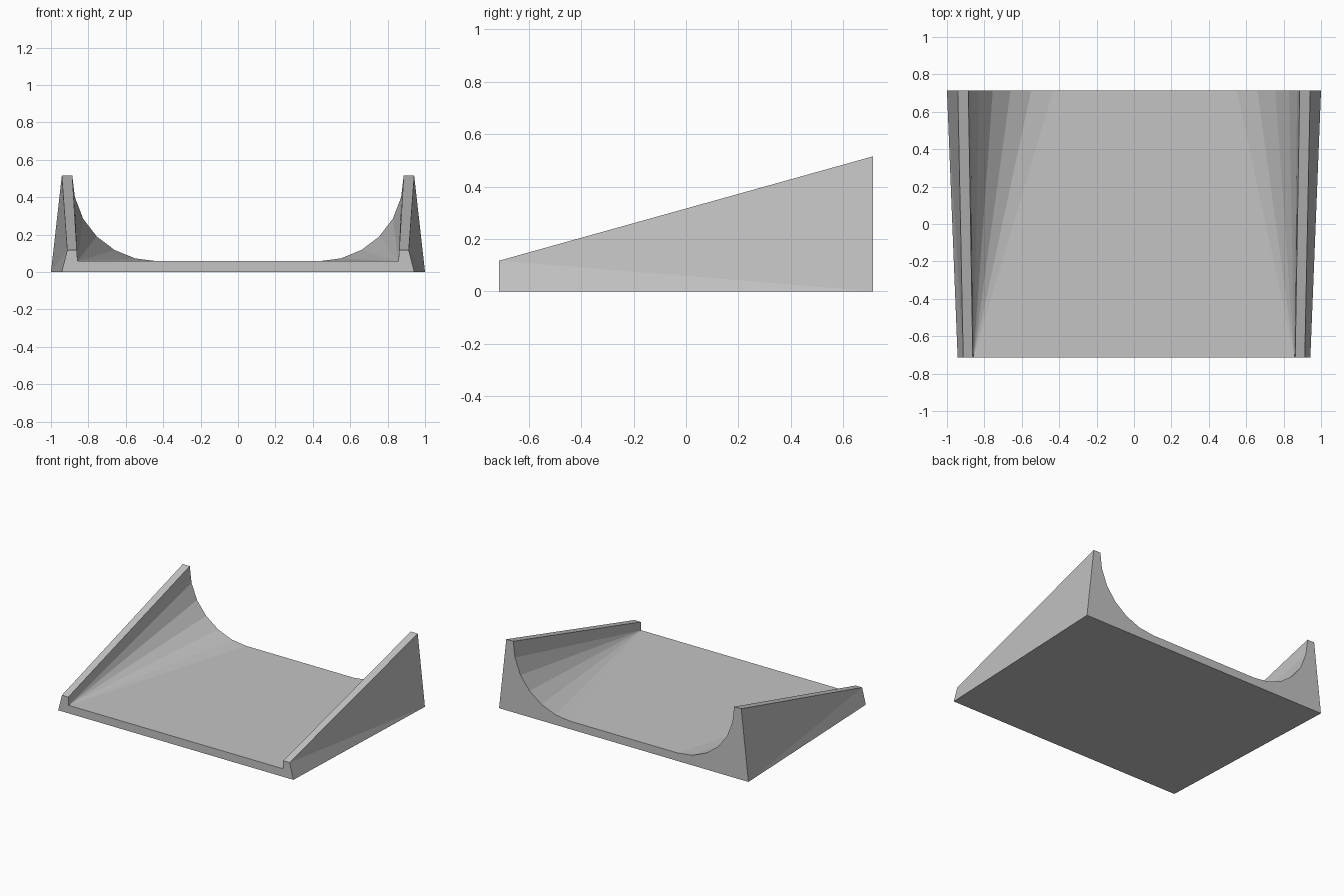
import bpy, bmesh

if "Cube" in bpy.data.objects:
    bpy.data.objects.remove(bpy.data.objects["Cube"])

HALF_LENGTH = 0.713
FLOOR = 0.058

# Right-hand half outlines (x, z), from the bottom corner up and over to the floor
back_half = [(1.0, 0.0), (0.942, 0.515), (0.886, 0.515), (0.872, 0.40),
             (0.828, 0.285), (0.755, 0.19), (0.66, 0.118), (0.55, 0.073),
             (0.432, FLOOR)]
# All the points of the curved fillet meet in one corner at the front
front_half = [(0.943, 0.0), (0.913, 0.117), (0.862, 0.117)] + [(0.858, FLOOR)] * 6


def full_outline(half):
    """Mirror a half outline into a closed symmetric one."""
    return half + [(-x, z) for x, z in reversed(half)]


grey = bpy.data.materials.new("plain grey")
grey.diffuse_color = (0.55, 0.55, 0.55, 1.0)
grey.use_nodes = True
grey.node_tree.nodes["Principled BSDF"].inputs["Base Color"].default_value = grey.diffuse_color

# Loft between the front and back outlines
bm = bmesh.new()
front = [bm.verts.new((x, -HALF_LENGTH, z)) for x, z in full_outline(front_half)]
back = [bm.verts.new((x, HALF_LENGTH, z)) for x, z in full_outline(back_half)]
count = len(front)
for i in range(count):
    j = (i + 1) % count
    bm.faces.new((front[i], front[j], back[j], back[i]))
bm.faces.new(front)
bm.faces.new(back[::-1])

# Collapse the fillet fans, then fix the facets
bmesh.ops.remove_doubles(bm, verts=bm.verts[:], dist=0.0005)
bmesh.ops.triangulate(bm, faces=bm.faces[:])
bmesh.ops.recalc_face_normals(bm, faces=bm.faces[:])

mesh = bpy.data.meshes.new("sloped_tray")
bm.to_mesh(mesh)
bm.free()
mesh.materials.append(grey)
tray = bpy.data.objects.new("sloped_tray", mesh)
bpy.context.collection.objects.link(tray)
